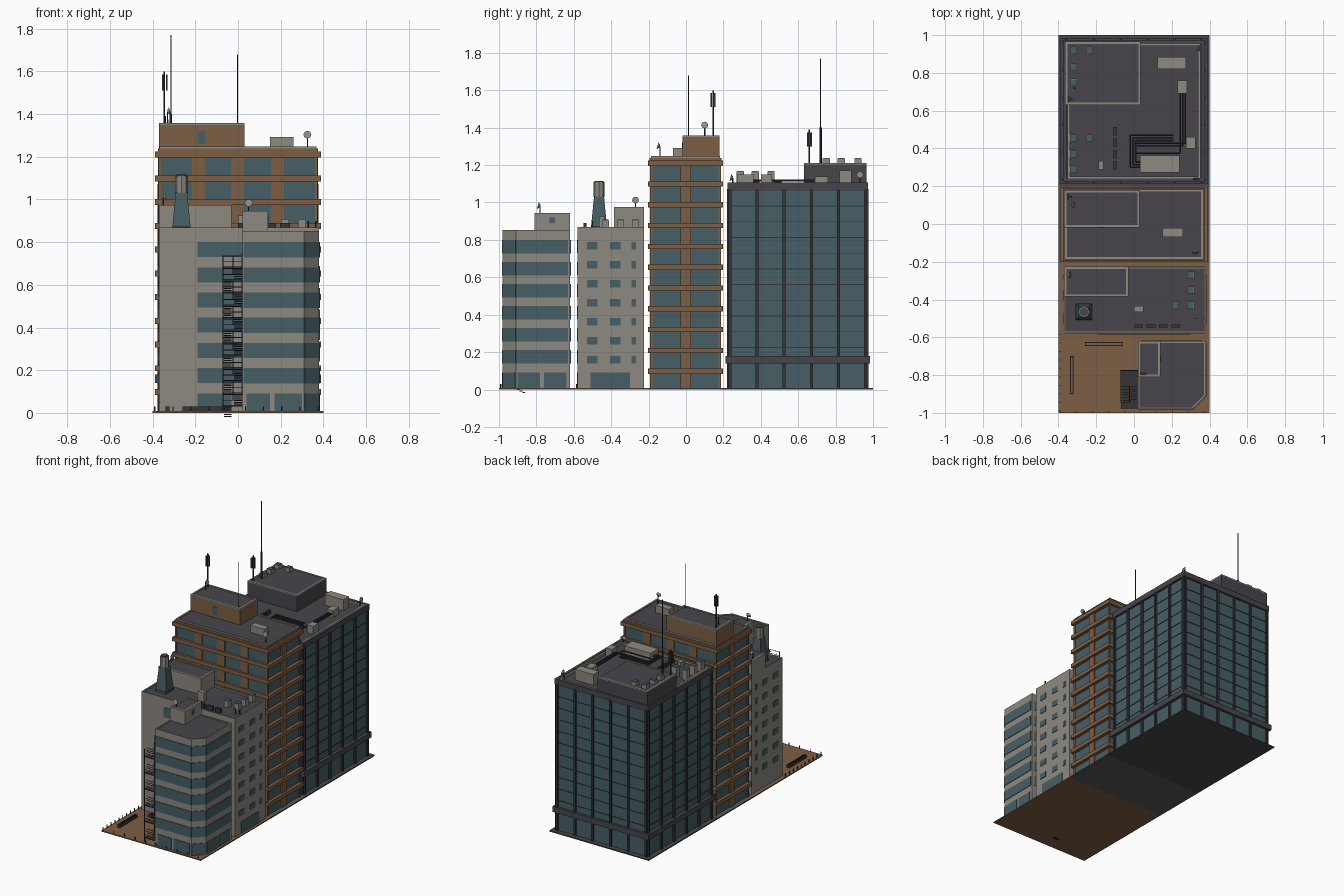
import bpy, bmesh, math
from mathutils import Vector, Matrix

if "Cube" in bpy.data.objects:
    bpy.data.objects.remove(bpy.data.objects["Cube"])

COL = {"glass_teal": (.062, .112, .130), "concrete_grey": (.270, .252, .222), "brick_brown": (.205, .112, .058),
       "roof_dark": (.063, .060, .070), "metal_dark": (.036, .034, .038), "pavement_grey": (.10, .098, .095)}
MATS = {}
for n, c in COL.items():
    MATS[n] = bpy.data.materials.new(n)
    MATS[n].diffuse_color = (*c, 1)
G, C, B, R, M, P = COL.keys()
PARTS = {}


def part(name, mat):
    return PARTS.setdefault(name, (bmesh.new(), mat))[0]


def prism(bm, pts, z0, z1):
    lo = [bm.verts.new((x, y, z0)) for x, y in pts]
    hi = [bm.verts.new((x, y, z1)) for x, y in pts]
    bm.faces.new(lo[::-1])
    bm.faces.new(hi)
    for i in range(len(pts)):
        j = (i + 1) % len(pts)
        bm.faces.new((lo[i], lo[j], hi[j], hi[i]))


def box(bm, x0, x1, y0, y1, z0, z1):
    prism(bm, [(x0, y0), (x1, y0), (x1, y1), (x0, y1)], z0, z1)


def cbox(bm, x, y, z, sx, sy, h):
    box(bm, x - sx / 2, x + sx / 2, y - sy / 2, y + sy / 2, z, z + h)


def rod(bm, a, b, r, n=6, r2=None):
    a, b = Vector(a), Vector(b)
    d = b - a
    m = Matrix.Translation((a + b) / 2) @ d.to_track_quat('Z', 'Y').to_matrix().to_4x4()
    bmesh.ops.create_cone(bm, cap_ends=True, segments=n, radius1=r, radius2=r if r2 is None else r2,
                          depth=d.length, matrix=m)


def plate(bm, a, b, z0, z1, t=.004):
    """Thin plate on a wall running a->b, outside on the right of that direction."""
    a, b = Vector(a), Vector(b)
    d = (b - a).normalized()
    o = Vector((d.y, -d.x)) * t
    prism(bm, [a + o, b + o, b, a], z0, z1)


def rim(bm, x0, x1, y0, y1, z0, z1, w=.012):
    box(bm, x0, x1, y0, y0 + w, z0, z1)
    box(bm, x0, x1, y1 - w, y1, z0, z1)
    box(bm, x0, x0 + w, y0 + w, y1 - w, z0, z1)
    box(bm, x1 - w, x1, y0 + w, y1 - w, z0, z1)


def penthouse(name, mat, x0, x1, y0, y1, z0, z1):
    box(part(name, mat), x0, x1, y0, y1, z0, z1 - .008)
    box(part(name + "_roof", R), x0 + .008, x1 - .008, y0 + .008, y1 - .008, z1 - .009, z1 - .004)
    rim(part(name + "_coping", C), x0, x1, y0, y1, z1 - .008, z1)


def dish(x, y, z0, z, d):
    bm = part("satellite_dishes", M)
    rod(bm, (x, y, z0), (x, y, z), .003)
    d = Vector(d) * .012
    p = Vector((x, y, z))
    rod(part("dish_bowls", C), p, p + d, .007, 8, .019)


def ac(x, y, z, h, s=.038):
    cbox(part("air_units", C), x, y, z, s, s, h)
    cbox(part("air_unit_fans", G), x, y, z + h, s * .85, s * .85, .003)


# ground slabs
box(part("ground_front", B), -.4, .4, -1, -.2, 0, .008)
box(part("ground_middle", P), -.4, .4, -.2, .2, 0, .008)
box(part("ground_back", R), -.4, .4, .2, 1, 0, .008)
Z = .008

# corner office: chamfered block with ribbon windows
outA = [(.02, -.98), (.31, -.98), (.38, -.91), (.38, -.62), (.02, -.62)]
prism(part("corner_office", C), outA, Z, .845)
prism(part("corner_office_roof", R), [(.03, -.97), (.306, -.97), (.37, -.906), (.37, -.63), (.03, -.63)], .84, .848)
win = part("corner_office_windows", G)
cop = part("corner_office_coping", C)
for i in range(5):
    plate(cop, outA[i], outA[(i + 1) % 5], .835, .853, -.009)
for k in range(6):
    zt = .80 - k * .118
    for a, b in (((.025, -.98), (.31, -.98)), ((.31, -.98), (.38, -.91)), ((.38, -.91), (.38, -.63))):
        plate(win, a, b, zt - .072, zt)
    plate(win, (.36, -.62), (.04, -.62), zt - .072, zt)
for a, b in (((.04, -.98), (.15, -.98)), ((.17, -.98), (.30, -.98)), ((.312, -.978), (.378, -.912)),
             ((.38, -.90), (.38, -.78)), ((.38, -.76), (.38, -.64))):
    plate(win, a, b, Z, .092)
penthouse("corner_office_penthouse", C, .02, .14, -.81, -.62, .84, .945)
plate(win, (.14, -.73), (.14, -.70), .89, .92)
dish(.05, -.78, .945, .98, (0, -1, .3))

# fire stair on the left wall of the corner office
st = part("fire_stair", M)
for k in range(6):
    z = .68 - k * .118
    box(st, -.07, .02, -.86, -.775, z, z + .006)
    box(st, -.07, .02, -.975, -.945, z - .059, z - .053)
    for s in range(6):
        y = -.938 + s * .014
        cbox(st, 0, y, z - .052 + s * .0085, .036, .014, .005)
        cbox(st, -.048, y, z - .066 - s * .0085, .036, .014, .005)
    for h in (.028, .055):
        rod(st, (-.07, -.86, z + h), (-.07, -.775, z + h), .002, 4)
        rod(st, (-.07, -.775, z + h), (.02, -.775, z + h), .002, 4)
        rod(st, (-.07, -.975, z - .059 + h), (.02, -.975, z - .059 + h), .002, 4)
        rod(st, (-.07, -.945, z - .059 + h), (-.07, -.86, z - .112 + h), .002, 4)
        rod(st, (-.024, -.945, z - .059 + h), (-.024, -.86, z + h), .002, 4)
    for y, dz in ((-.86, 0), (-.775, 0), (-.975, -.059)):
        rod(st, (-.07, y, z + dz), (-.07, y, z + dz + .057), .002, 4)
    plate(part("stair_doors", G), (.02, -.79), (.02, -.83), z + .006, z + .07)
for y in (-.86, -.975):
    rod(st, (-.07, y, Z), (-.07, y, .68), .003, 4)

# plaza benches and bollards
bn = part("benches", M)
rim(bn, -.26, -.06, -.647, -.625, Z, .03, .006)
rim(bn, -.34, -.32, -.90, -.70, Z, .03, .006)
box(part("planters", B), -.255, -.065, -.642, -.63, Z, .024)
box(part("planters", B), -.335, -.325, -.895, -.705, Z, .024)
for i in range(10):
    rod(bn, (-.39 + i * .085, -.992, Z), (-.39 + i * .085, -.992, .03), .003)
    rod(bn, (-.392, -.99 + i * .045, Z), (-.392, -.99 + i * .045, .03), .003)

# grey apartment block
box(part("apartment_block", C), -.37, .38, -.58, -.225, Z, .855)
box(part("apartment_roof", R), -.36, .37, -.57, -.235, .85, .858)
rim(part("apartment_coping", C), -.37, .38, -.58, -.225, .855, .868, .009)
aw = part("apartment_windows", G)
for k in range(7):
    z = .77 - k * .102
    for y0, y1 in ((-.53, -.472), (-.405, -.35), (-.292, -.268)):
        plate(aw, (.38, y0), (.38, y1), z - .02, z + .02)
        plate(aw, (-.37, y1), (-.37, y0), z - .02, z + .02)
for k in range(6):
    zt = .80 - k * .118
    plate(aw, (-.19, -.58), (.30, -.58), zt - .07, zt)
plate(aw, (-.19, -.58), (-.03, -.58), Z, .092)
plate(aw, (.38, -.51), (.38, -.30), Z, .092)
penthouse("apartment_penthouse", C, -.37, -.03, -.385, -.225, .85, .975)
dish(-.35, -.27, .97, 1.01, (1, 0, .2))
# rooftop water tank on a tapered base
q = math.radians(45)
tw = part("tank_base", G)
bmesh.ops.create_cone(tw, cap_ends=True, segments=4, radius1=.062, radius2=.038, depth=.175,
                      matrix=Matrix.Translation((-.265, -.465, .945)) @ Matrix.Rotation(q, 4, 'Z'))
rim(part("tank_curb", M), -.308, -.222, -.508, -.422, .855, .875, .008)
rod(part("water_tank", C), (-.265, -.465, 1.03), (-.265, -.465, 1.11), .03, 8)
rod(part("tank_cap", R), (-.265, -.465, 1.11), (-.265, -.465, 1.116), .024, 8)
for x, y in ((.30, -.27), (.30, -.35), (.30, -.43), (.22, -.43)):
    ac(x, y, .855, .05)
cbox(part("air_units", C), .025, -.45, .855, .05, .03, .07)
for i in range(4):
    cbox(part("roof_vents", M), .025 + i * .065, -.54, .855, .045, .018, .035)
for x in (.33, .365):
    rod(part("roof_vents", M), (x, -.50, .855), (x, -.50, .90), .004)

# brown banded tower
box(part("brown_tower_glass", G), -.365, .365, -.185, .18, Z, 1.20)
box(part("brown_tower_top", B), -.375, .375, -.195, .19, 1.20, 1.238)
box(part("brown_tower_roof", R), -.36, .36, -.18, .175, 1.23, 1.241)
rim(part("brown_tower_coping", C), -.368, .368, -.188, .183, 1.238, 1.248)
bands, piers = part("floor_bands", B), part("brown_piers", B)
for k in range(11):
    z = .098 + k * .1112
    box(bands, -.388, .388, -.202, .197, z - .014, z + .014)
for x in (-.185, -.003, .185):
    box(piers, x - .03, x + .03, -.192, .187, Z, 1.20)
box(piers, -.374, .374, -.03, .027, Z, 1.20)
for x in (-.366, .366):
    for y in (-.186, .181):
        cbox(piers, x, y, Z, .012, .012, 1.19)
penthouse("brown_penthouse", B, -.37, .03, -.018, .18, 1.23, 1.358)
plate(part("penthouse_window", G), (-.19, -.018), (-.155, -.018), 1.26, 1.32)
cbox(part("air_units", C), .205, -.045, 1.24, .11, .05, .052)
dish(.325, -.14, 1.24, 1.30, (0, -1, .3))
dish(-.33, .10, 1.355, 1.41, (1, 0, .3))
ms = part("masts", M)
rod(ms, (-.003, .013, 1.24), (-.003, .013, 1.68), .0025)

# glass tower with mullions
box(part("glass_tower", G), -.365, .365, .23, .965, Z, 1.075)
box(part("glass_tower_top", R), -.375, .375, .222, .973, 1.068, 1.092)
rim(part("glass_tower_parapet", R), -.375, .375, .222, .973, 1.09, 1.108, .02)
rim(part("glass_tower_coping", C), -.352, .352, .24, .955, 1.09, 1.106, .012)
rim(part("glass_tower_ledge", R), -.388, .388, .212, .983, .14, .18, .03)
mu = part("mullions", M)
for i in range(6):
    y, x = .236 + i * .1446, -.358 + i * .1432
    cbox(mu, -.369, y, Z, .018, .016, 1.065)
    cbox(mu, .369, y, Z, .018, .016, 1.065)
    cbox(mu, x, .227, Z, .016, .016, 1.065)
    cbox(mu, x, .968, Z, .016, .016, 1.065)
for k in range(11):
    z = .225 + k * .084
    box(mu, -.368, .368, .227, .968, z - .002, z + .002)
penthouse("glass_tower_penthouse", R, -.365, .035, .63, .965, 1.09, 1.21)
for x, y in ((-.32, .92), (-.235, .92), (-.32, .83), (-.32, .75)):
    ac(x, y, 1.205, .03)
for x, y in ((-.32, .455), (-.235, .455), (-.32, .37), (-.32, .29)):
    ac(x, y, 1.09, .075)
au = part("air_units", C)
for x, y, sx, sy, h in ((.2, .852, .15, .065, .08), (.255, .725, .05, .07, .05), (.137, .317, .21, .09, .06),
                        (.3, .43, .05, .06, .06), (-.175, .31, .025, .045, .04)):
    cbox(au, x, y, 1.09, sx, sy, h)
for i in range(4):
    cbox(part("roof_vents", M), -.1, .31 + i * .06, 1.09, .016, .045, .03)
# roof pipes
pp = part("roof_pipes", M)
for i in range(3):
    o, z = i * .014, 1.118
    path = [(.244 + o, .69), (.244 + o, .375 + o), (.01 + o, .375 + o)] if i == 0 else \
           [(.244 + o, .69), (.244 + o, .40 + o), (.03 - o, .40 + o)]
    for a, b in zip(path, path[1:]):
        rod(pp, (*a, z), (*b, z), .005)
    rod(pp, (-.02 + o, .47 - o, z), (-.02 + o, .30 + o, z), .005)
    rod(pp, (-.02 + o, .47 - o, z), (.21, .47 - o, z), .005)
    rod(pp, (-.02 + o, .30 + o, z), (.04, .30 + o, z), .005)
dish(.33, .93, 1.10, 1.145, (1, 0, .3))
dish(.33, .25, 1.10, 1.13, (0, -1, .3))

# antenna masts with panels
rod(ms, (-.315, .72, 1.205), (-.315, .72, 1.40), .006)
rod(ms, (-.315, .72, 1.40), (-.315, .72, 1.77), .0028)
for x, y, z0, z1 in ((-.345, .145, 1.355, 1.60), (-.34, .66, 1.205, 1.39)):
    rod(ms, (x, y, z0), (x, y, z1), .004)
    for a in range(3):
        t = a * 2.094
        cbox(part("antenna_panels", M), x + .011 * math.cos(t), y + .011 * math.sin(t), z1 - .09, .009, .009, .075)

# turn every part into an object
for name, (bm, mat) in PARTS.items():
    bmesh.ops.recalc_face_normals(bm, faces=bm.faces)
    me = bpy.data.meshes.new(name)
    bm.to_mesh(me)
    bm.free()
    me.materials.append(MATS[mat])
    bpy.context.collection.objects.link(bpy.data.objects.new(name, me))

for m in bpy.data.materials:
    if m.users and not m.is_grease_pencil:
        m.use_nodes = True
        m.node_tree.nodes["Principled BSDF"].inputs["Base Color"].default_value = m.diffuse_color
